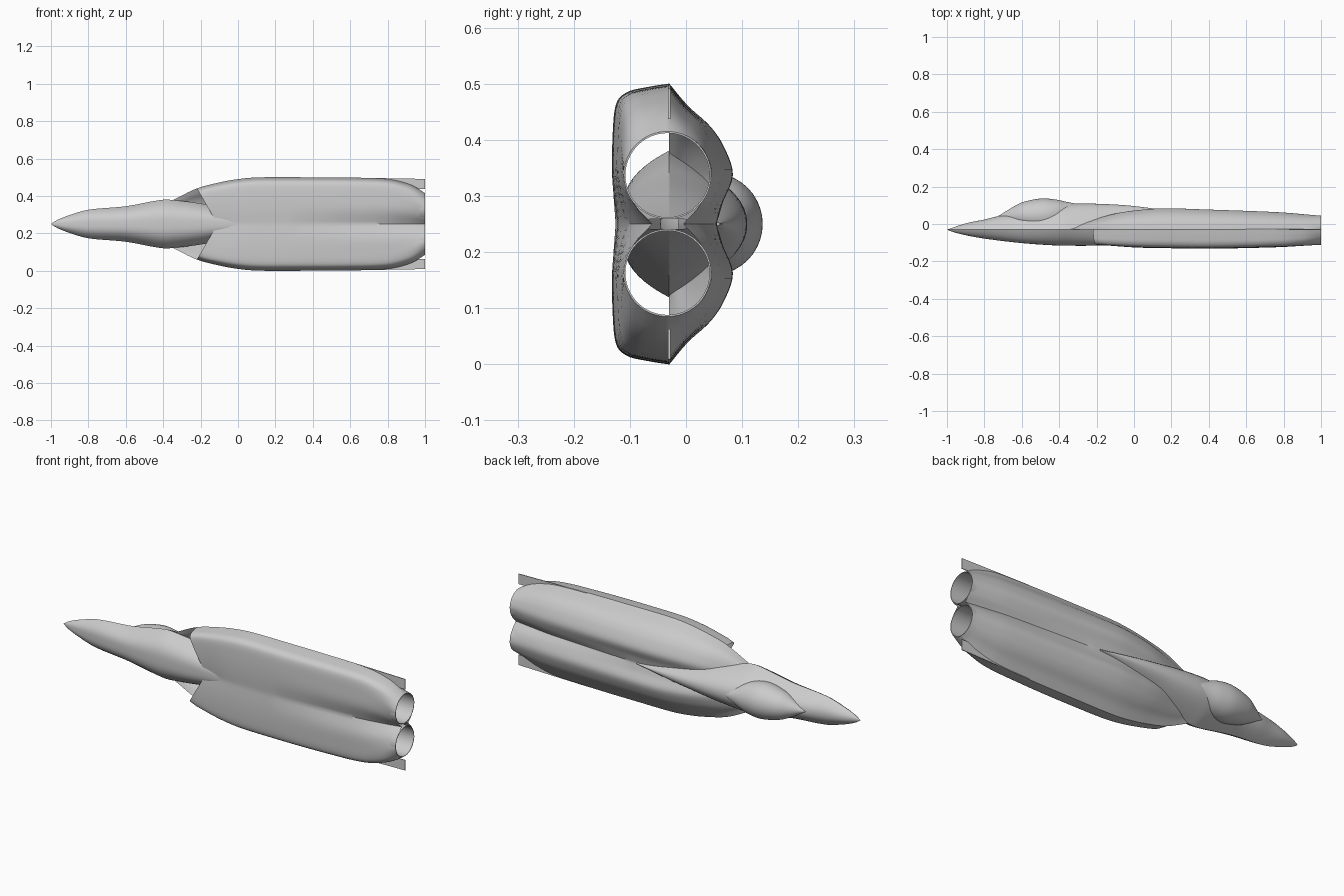
import bpy, bmesh, math
from mathutils import Vector

if "Cube" in bpy.data.objects:
    bpy.data.objects.remove(bpy.data.objects["Cube"])

grey = bpy.data.materials.new("airframe grey")
grey.use_nodes = True
grey.diffuse_color = (0.6, 0.6, 0.6, 1)
grey.node_tree.nodes["Principled BSDF"].inputs["Base Color"].default_value = (0.6, 0.6, 0.6, 1)

MID = 0.25      # height of the symmetry plane
CHINE = -0.03   # y of the sharp side edge


def curve(table):
    """Smooth function through (x, value) pairs."""
    n = len(table)

    def slope(i):
        a, b = table[max(i - 1, 0)], table[min(i + 1, n - 1)]
        return (b[1] - a[1]) / (b[0] - a[0])

    def f(x):
        x = min(max(x, table[0][0]), table[-1][0])
        i = max(j for j in range(n - 1) if table[j][0] <= x)
        (x0, v0), (x1, v1) = table[i], table[i + 1]
        d = x1 - x0
        u = (x - x0) / d
        return (v0 * (1 + 2 * u) * (1 - u) ** 2 + slope(i) * d * u * (1 - u) ** 2
                + v1 * u * u * (3 - 2 * u) + slope(i + 1) * d * u * u * (u - 1))
    return f


def smooth_line(points, steps=5):
    """Sample a smooth 2D line through the control points."""
    fs = curve([(i, p[0]) for i, p in enumerate(points)])
    fh = curve([(i, p[1]) for i, p in enumerate(points)])
    total = (len(points) - 1) * steps
    return [(fs(i / steps), fh(i / steps)) for i in range(total + 1)]


def spread(a, b, n):
    return [a + (b - a) * i / n for i in range(n + 1)]


def add_strip(bm, rows, closed=False):
    grid = [[bm.verts.new(p) for p in row] for row in rows]
    for a, b in zip(grid, grid[1:]):
        for i in range(len(a) if closed else len(a) - 1):
            j = (i + 1) % len(a)
            bm.faces.new((a[i], a[j], b[j], b[i]))


def finish(bm, name, angle=35):
    bmesh.ops.remove_doubles(bm, verts=bm.verts, dist=0.0004)
    bmesh.ops.recalc_face_normals(bm, faces=bm.faces)
    mesh = bpy.data.meshes.new(name)
    bm.to_mesh(mesh)
    bm.free()
    mesh.materials.append(grey)
    ob = bpy.data.objects.new(name, mesh)
    bpy.context.collection.objects.link(ob)
    bpy.ops.object.select_all(action='DESELECT')
    ob.select_set(True)
    bpy.context.view_layer.objects.active = ob
    bpy.ops.object.shade_smooth_by_angle(angle=math.radians(angle))
    return ob


# Forebody: chined nose section that fades into the spine
nose_w = curve([(-1, 0), (-.97, .02), (-.9, .048), (-.8, .076), (-.6, .095), (-.4, .13),
                (-.33, .126), (-.2, .11), (-.1, .09), (.05, .06), (.25, .01)])
nose_top = curve([(-1, CHINE), (-.9, .003), (-.8, .024), (-.72, .043), (-.6, .06),
                  (-.4, .1), (-.3, .109), (-.1, .104), (.05, .09), (.25, .06)])
nose_low = curve([(-1, CHINE), (-.97, -.042), (-.9, -.06), (-.8, -.078), (-.6, -.102),
                  (-.4, -.115), (-.1, -.116), (.25, -.12)])
rows = []
for x in spread(-1, .25, 70):
    w, top, low = nose_w(x), nose_top(x), nose_low(x)
    row = []
    for u in spread(-1, 1, 28):
        c = math.sin(u * math.pi / 2)
        row.append((x, CHINE + (top - CHINE) * (1 - abs(c) ** 2.2), MID + w * c))
    for u in spread(1, -1, 28)[1:-1]:
        c = math.sin(u * math.pi / 2)
        row.append((x, CHINE + (low - CHINE) * (1 - abs(c) ** 3), MID + w * c))
    rows.append(row)
bm = bmesh.new()
add_strip(bm, rows, closed=True)
finish(bm, "forebody")

# Canopy: teardrop sunk into the forebody
can_r = curve([(-.73, 0), (-.7, .017), (-.65, .046), (-.6, .07), (-.5, .091),
               (-.42, .081), (-.35, .046), (-.29, .006)])
can_h = curve([(-.73, .04), (-.6, .045), (-.5, .045), (-.42, .05), (-.35, .07), (-.29, .1)])
rows = []
for x in spread(-.73, -.29, 36):
    ring = [2 * math.pi * i / 40 for i in range(40)]
    rows.append([(x, can_h(x) + can_r(x) * math.cos(a), MID + can_r(x) * math.sin(a)) for a in ring])
bm = bmesh.new()
add_strip(bm, rows, closed=True)
finish(bm, "canopy")

# Main body: chined shell blending into two round nozzles, open at both ends
body_w = curve([(-.35, .127), (-.22, .19), (-.1, .222), (0, .24), (.1, .249), (.3, .25),
                (.8, .249), (1, .245)])
up_k = curve([(-.35, .2), (-.22, .5), (-.1, .8), (0, .95), (.15, 1.06), (.4, 1), (.8, .87), (1, .75)])
low_k = curve([(-.35, .8), (-.22, .82), (0, .94), (.2, .98), (.4, 1), (.8, .92), (1, .85)])
blend = curve([(-.35, 0), (.3, 0), (.6, .02), (.8, .1), (.9, .35), (.95, .6), (1, 1)])
UPPER = [(0, .05), (.15, .06), (.35, .077), (.55, .062), (.7, .038), (.84, .002), (1, CHINE)]
LOWER = [(1, CHINE), (.975, -.07), (.94, -.105), (.85, -.125), (.6, -.131), (.3, -.131), (0, -.126)]
UP_ANGLES = [None, 130, 90, 62, 42, 20, 0]
LOW_ANGLES = [0, -15, -35, -60, -90, -130, None]
LOBE, RADIUS = .087, .078


def section(x, shape, angles, k, web):
    pts = []
    for (s, h), a in zip(shape, angles):
        s, h, t = s * body_w(x), CHINE + k * (h - CHINE), max(blend(x), 0)
        if a is None:
            end, t = (0, web), t ** .4
        else:
            r = math.radians(a)
            end = (LOBE + RADIUS * math.cos(r), CHINE - .003 + RADIUS * math.sin(r))
        pts.append((s + (end[0] - s) * t, h + (end[1] - h) * t))
    return smooth_line(pts)


bm = bmesh.new()
for side in (1, -1):
    upper = []
    for x in spread(-.35, -.22, 10)[:-1] + spread(-.22, 1, 70):
        line = section(x, UPPER, UP_ANGLES, up_k(x), -.005)
        upper.append([(x, h, MID + side * s) for s, h in line])
    lower = []
    for x in spread(-.22, 1, 70):
        line = section(x, LOWER, LOW_ANGLES, low_k(x), -.06)
        # Swept intake lip
        sweep = .58 * max(0, 1 - (x + .22) / .3)
        lower.append([(x + sweep * max(0, .19 - s), h, MID + side * s) for s, h in line])
    add_strip(bm, upper)
    add_strip(bm, lower)
finish(bm, "body_shell")

for side, label in ((1, "upper"), (-1, "lower")):
    # Exhaust duct
    bm = bmesh.new()
    rows = []
    for x, r in ((.75, .075), (1, .075), (1, RADIUS), (.97, RADIUS)):
        ring = [2 * math.pi * i / 48 for i in range(48)]
        rows.append([(x, CHINE - .003 + r * math.cos(a), MID + side * LOBE + r * math.sin(a)) for a in ring])
    add_strip(bm, rows, closed=True)
    finish(bm, label + "_exhaust_duct")

    # Thin tail plate continuing the chine
    bm = bmesh.new()
    outline = [(.6, .235), (.6, .248), (1, .241), (1, .187), (.93, .187)]
    face = bm.faces.new([bm.verts.new((x, CHINE - .002, MID + side * s)) for x, s in outline])
    extruded = bmesh.ops.extrude_face_region(bm, geom=[face])["geom"]
    moved = [v for v in extruded if isinstance(v, bmesh.types.BMVert)]
    bmesh.ops.translate(bm, verts=moved, vec=Vector((0, .004, 0)))
    finish(bm, label + "_tail_plate")
